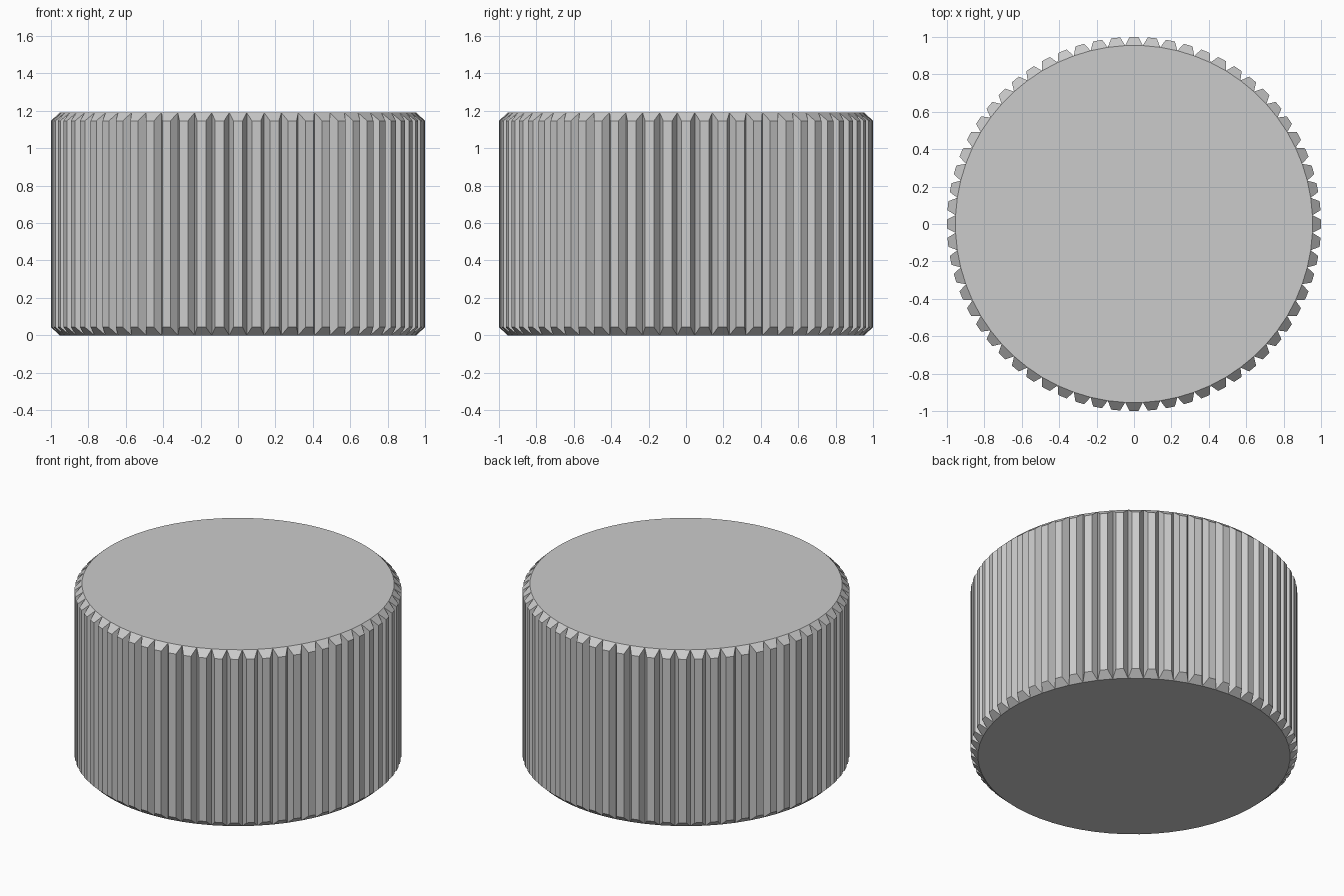
import bpy, bmesh
from math import cos, sin, pi

if "Cube" in bpy.data.objects:
    bpy.data.objects.remove(bpy.data.objects["Cube"])

TEETH, R_TIP, R_ROOT = 64, 1.0, 0.955
HEIGHT, CHAMFER = 1.19, 0.043
TIP_HALF = 0.024  # half angle of each flat tooth tip

bm = bmesh.new()


def vert(radius, angle, z):
    return bm.verts.new((radius * cos(angle), radius * sin(angle), z))


# Corner loops: shared roots on both rims, flat tips set in by the chamfer
step = 2 * pi / TEETH
teeth = []
for i in range(TEETH):
    a = i * step
    teeth.append((
        vert(R_ROOT, a - step / 2, 0), vert(R_ROOT, a - step / 2, HEIGHT),
        vert(R_TIP, a - TIP_HALF, CHAMFER), vert(R_TIP, a - TIP_HALF, HEIGHT - CHAMFER),
        vert(R_TIP, a + TIP_HALF, CHAMFER), vert(R_TIP, a + TIP_HALF, HEIGHT - CHAMFER)))

# Tooth flanks, tip and chamfers
for i, (r0, r1, a0, a1, b0, b1) in enumerate(teeth):
    n0, n1 = teeth[(i + 1) % TEETH][:2]
    for face in ((r0, a0, a1, r1), (a0, b0, b1, a1), (b0, n0, n1, b1),
                 (a1, b1, n1, r1), (r0, n0, b0, a0)):
        bm.faces.new(face)

# Flat end caps
bm.faces.new([t[1] for t in teeth])
bm.faces.new([t[0] for t in reversed(teeth)])
bmesh.ops.recalc_face_normals(bm, faces=bm.faces)

mesh = bpy.data.meshes.new("ribbed_cap")
bm.to_mesh(mesh)
bm.free()
bpy.context.collection.objects.link(bpy.data.objects.new("ribbed_cap", mesh))
